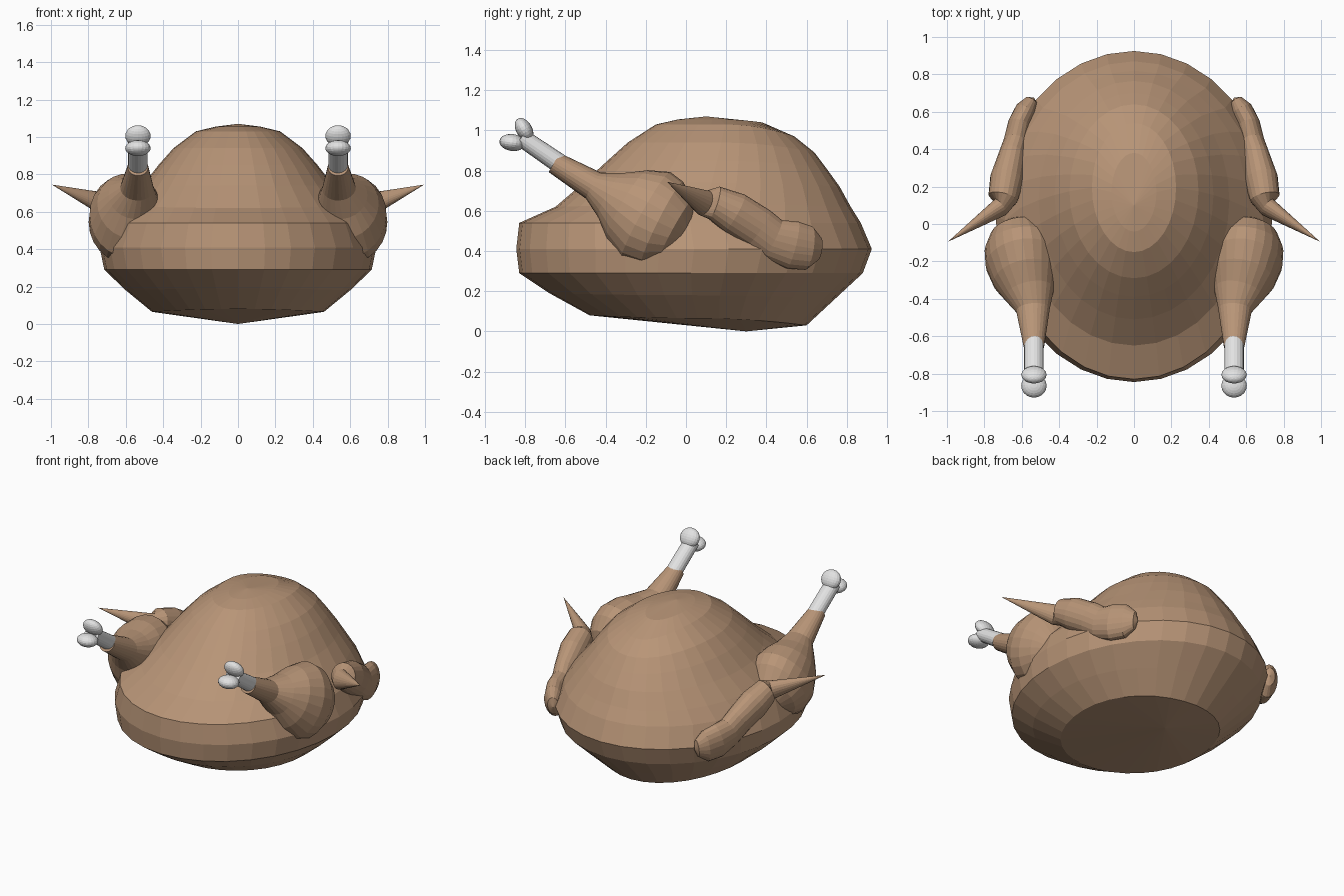
import bpy, bmesh, math
from mathutils import Vector, Matrix

if "Cube" in bpy.data.objects:
    bpy.data.objects.remove(bpy.data.objects["Cube"])


def material(name, rgb):
    m = bpy.data.materials.new(name)
    m.diffuse_color = (*rgb, 1)
    m.use_nodes = True
    m.node_tree.nodes["Principled BSDF"].inputs["Base Color"].default_value = m.diffuse_color
    return m


SKIN = material("roast_brown", (0.48, 0.30, 0.185))
BONE = material("bone_white", (0.76, 0.76, 0.76))


def make_object(name, bm, mat):
    bmesh.ops.remove_doubles(bm, verts=bm.verts[:], dist=1e-5)
    bmesh.ops.recalc_face_normals(bm, faces=bm.faces[:])
    me = bpy.data.meshes.new(name)
    bm.to_mesh(me)
    bm.free()
    me.materials.append(mat)
    ob = bpy.data.objects.new(name, me)
    bpy.context.collection.objects.link(ob)
    return ob


def skin_rings(bm, rings, start, end):
    """Bridge point rings and close both ends with a fan."""
    rows = [[bm.verts.new(p) for p in r] for r in rings]
    n = len(rows[0])
    for a, b in zip(rows, rows[1:]):
        for i in range(n):
            j = (i + 1) % n
            bm.faces.new((a[i], a[j], b[j], b[i]))
    for row, tip in ((rows[0], start), (rows[-1], end)):
        v = bm.verts.new(tip)
        for i in range(n):
            bm.faces.new((row[i], row[(i + 1) % n], v))


def limb(name, path, start, end, mat, side, n=20):
    """Loft elliptical sections (x, y, z, sideways radius, upright radius)."""
    pts = [Vector(start)] + [Vector(p[:3]) for p in path] + [Vector(end)]
    rings = []
    for k, p in enumerate(path):
        t = (pts[k + 2] - pts[k]).normalized()
        u = (Vector((1, 0, 0)) - t * t.x).normalized()
        v = t.cross(u)
        rings.append([pts[k + 1] + u * p[3] * math.cos(a) + v * p[4] * math.sin(a)
                      for a in (2 * math.pi * i / n for i in range(n))])
    bm = bmesh.new()
    skin_rings(bm, rings, start, end)
    for v in bm.verts:
        v.co.x *= side
    return make_object(name, bm, mat)


def knob(name, loc, radii, tilt, side):
    bm = bmesh.new()
    m = (Matrix.Translation((loc[0] * side, loc[1], loc[2]))
         @ Matrix.Rotation(tilt, 4, 'X') @ Matrix.Diagonal((*radii, 1)))
    bmesh.ops.create_uvsphere(bm, u_segments=20, v_segments=12, radius=1, matrix=m)
    return make_object(name, bm, BONE)


# Body: front y, front z, back y, back z, half width, side z
BODY = [(-0.48, 0.08, 0.60, 0.03, 0.46, 0.065),
        (-0.68, 0.19, 0.74, 0.16, 0.60, 0.18),
        (-0.83, 0.29, 0.88, 0.29, 0.715, 0.29),
        (-0.845, 0.41, 0.925, 0.41, 0.74, 0.41),
        (-0.83, 0.54, 0.87, 0.54, 0.69, 0.54),
        (-0.65, 0.62, 0.82, 0.62, 0.61, 0.63),
        (-0.51, 0.74, 0.765, 0.72, 0.51, 0.74),
        (-0.39, 0.85, 0.70, 0.81, 0.425, 0.85),
        (-0.29, 0.94, 0.64, 0.89, 0.345, 0.94),
        (-0.15, 1.03, 0.54, 0.97, 0.225, 1.03),
        (-0.04, 1.055, 0.38, 1.04, 0.12, 1.055)]
rings = []
for yf, zf, yb, zb, hx, zs in BODY:
    ring = []
    for i in range(32):
        a = 2 * math.pi * i / 32
        c = math.cos(a)
        z = zs * (1 - c * c) + (zb if c > 0 else zf) * c * c
        ring.append((hx * math.sin(a), (yf + yb) / 2 + c * (yb - yf) / 2, z))
    rings.append(ring)
bm = bmesh.new()
skin_rings(bm, rings, (0, 0.3, 0.0), (0, 0.1, 1.07))
make_object("body", bm, SKIN)

# Drumstick and wing sections
LEG = [(0.535, -0.655, 0.84, 0.055, 0.055),
       (0.54, -0.46, 0.725, 0.09, 0.075),
       (0.56, -0.37, 0.675, 0.135, 0.13),
       (0.58, -0.29, 0.63, 0.175, 0.20),
       (0.595, -0.20, 0.575, 0.20, 0.25),
       (0.605, -0.12, 0.535, 0.195, 0.235),
       (0.615, -0.05, 0.50, 0.155, 0.18),
       (0.62, -0.01, 0.475, 0.09, 0.10)]
WING = [(0.715, 0.09, 0.64, 0.05, 0.065),
        (0.70, 0.14, 0.64, 0.08, 0.085),
        (0.68, 0.24, 0.59, 0.09, 0.105),
        (0.65, 0.36, 0.515, 0.075, 0.105),
        (0.63, 0.43, 0.46, 0.07, 0.105),
        (0.61, 0.53, 0.43, 0.065, 0.12),
        (0.575, 0.61, 0.415, 0.06, 0.11),
        (0.545, 0.66, 0.41, 0.035, 0.06)]
SHANK = [(0.535, -0.60, 0.815, 0.052, 0.05), (0.535, -0.82, 0.965, 0.052, 0.045)]

for side, tag in ((-1, "left"), (1, "right")):
    limb(tag + "_drumstick", LEG, (0.535, -0.656, 0.841), (0.625, 0.01, 0.465), SKIN, side, 24)
    limb(tag + "_wing", WING, (0.995, -0.095, 0.745), (0.535, 0.675, 0.405), SKIN, side)
    limb(tag + "_leg_bone", SHANK, (0.535, -0.599, 0.814), (0.535, -0.821, 0.966), BONE, side)
    # Paired knuckles at the bone end
    knob(tag + "_upper_knuckle", (0.535, -0.806, 1.005), (0.068, 0.04, 0.062), math.radians(30), side)
    knob(tag + "_lower_knuckle", (0.535, -0.865, 0.94), (0.068, 0.064, 0.042), math.radians(-8), side)
